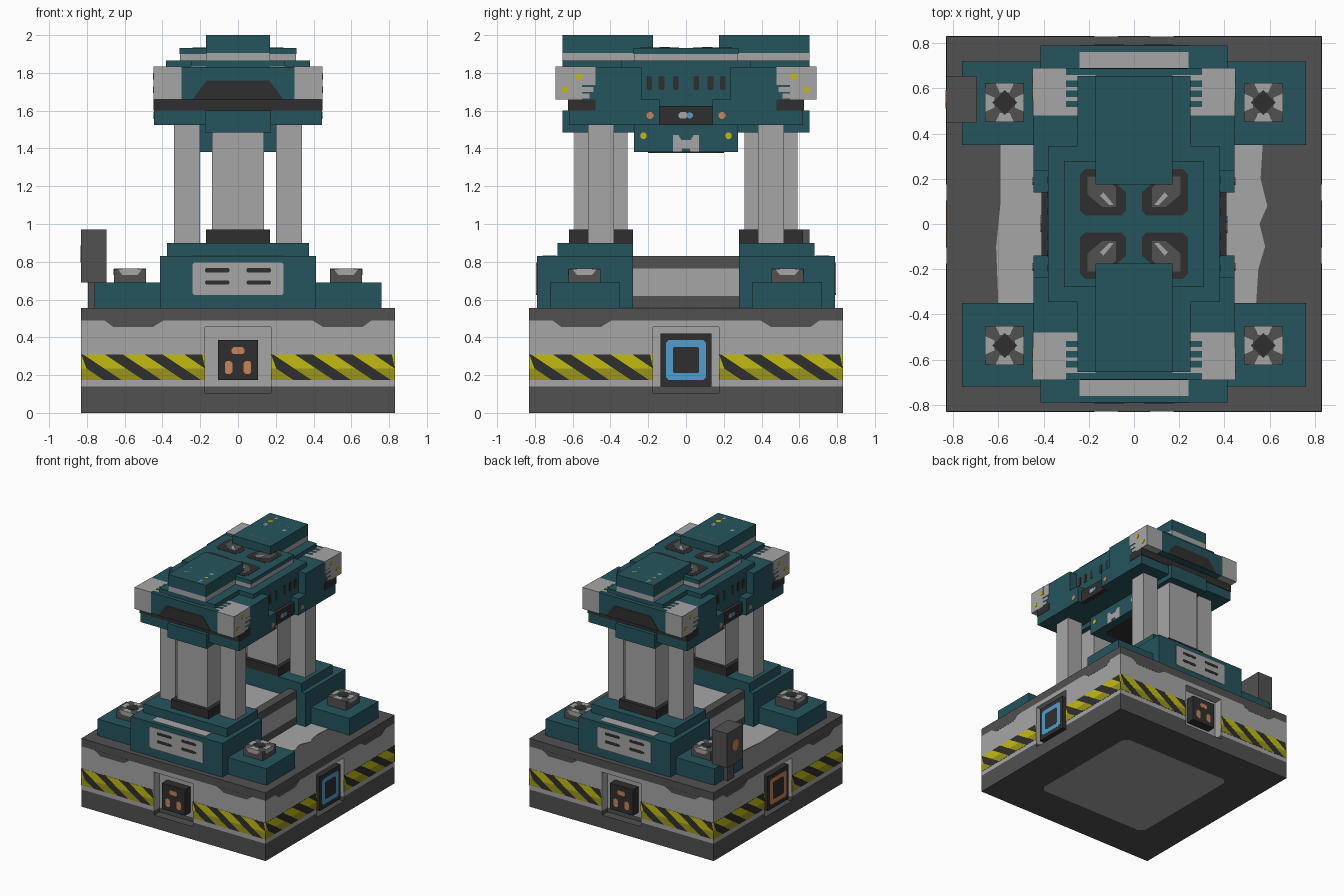
import bpy, bmesh, math

if "Cube" in bpy.data.objects:
    bpy.data.objects.remove(bpy.data.objects["Cube"])

def material(name, r, g, b):
    m = bpy.data.materials.new(name)
    m.diffuse_color = (r, g, b, 1)
    m.use_nodes = True
    m.node_tree.nodes["Principled BSDF"].inputs["Base Color"].default_value = m.diffuse_color
    return m

TEAL = material("teal", 0.018, 0.089, 0.107)
LIGHT = material("light grey", 0.38, 0.38, 0.38)
DARK = material("dark grey", 0.082, 0.082, 0.082)
BLACK = material("near black", 0.028, 0.028, 0.028)
YELLOW = material("yellow", 0.54, 0.50, 0.006)
OCHRE = material("dull yellow", 0.32, 0.30, 0.010)
ORANGE = material("orange", 0.57, 0.23, 0.10)
BLUE = material("blue", 0.08, 0.34, 0.62)

FACES = {
    "front": lambda u, v, d: (u, -d, v), "back": lambda u, v, d: (-u, d, v),
    "right": lambda u, v, d: (d, u, v), "left": lambda u, v, d: (-d, -u, v),
    "top": lambda u, v, d: (u, v, d), "bottom": lambda u, v, d: (u, -v, -d)}

def prism(name, polys, face, d0, d1, mat):
    """Extrude flat outlines between two distances along a facing direction."""
    bm, f = bmesh.new(), FACES[face]
    for pts in polys:
        lo = [bm.verts.new(f(u, v, d0)) for u, v in pts]
        hi = [bm.verts.new(f(u, v, d1)) for u, v in pts]
        bm.faces.new(lo)
        bm.faces.new(hi)
        for i in range(len(pts)):
            j = (i + 1) % len(pts)
            bm.faces.new((lo[i], lo[j], hi[j], hi[i]))
    bmesh.ops.recalc_face_normals(bm, faces=bm.faces[:])
    me = bpy.data.meshes.new(name)
    bm.to_mesh(me)
    bm.free()
    me.materials.append(mat)
    ob = bpy.data.objects.new(name, me)
    bpy.context.collection.objects.link(ob)
    return ob

def plate(name, polys, face, d, mat, t=0.003):
    return prism(name, polys, face, d - 0.002, d + t, mat)

def rect(a, b, c, d):
    return [(a, c), (b, c), (b, d), (a, d)]

def octa(u, v, hu, hv=None, c=0.3):
    hv = hv or hu
    k = c * 2 * min(hu, hv)
    return [(u - hu + k, v - hv), (u + hu - k, v - hv), (u + hu, v - hv + k), (u + hu, v + hv - k),
            (u + hu - k, v + hv), (u - hu + k, v + hv), (u - hu, v + hv - k), (u - hu, v - hv + k)]

def box(name, x0, x1, y0, y1, z0, z1, mat):
    return prism(name, [rect(min(x0, x1), max(x0, x1), min(y0, y1), max(y0, y1))], "top", z0, z1, mat)

# Base: full slabs above and below, notched slabs between for the side recesses
B, R, D = 0.83, 0.175, 0.07
notched = []
for k in range(4):
    c, s = round(math.cos(k * math.pi / 2)), round(math.sin(k * math.pi / 2))
    notched += [(x * c - y * s, x * s + y * c) for x, y in
                [(-B, -B), (-R, -B), (-R, D - B), (R, D - B), (R, -B)]]
full = rect(-B, B, -B, B)
for name, outline, z0, z1, mat in [
        ("base_foot", full, 0, 0.105, DARK), ("base_skirt", notched, 0.105, 0.14, DARK),
        ("base_wall", notched, 0.14, 0.455, LIGHT), ("base_upper_wall", full, 0.455, 0.49, LIGHT),
        ("base_deck", full, 0.49, 0.555, DARK)]:
    prism(name, [outline], "top", z0, z1, mat)
plate("underside_panel", [octa(0, 0, 0.51, c=0.04)], "bottom", 0, LIGHT, 0.001)
worn = [(-0.6, -0.36), (0.54, -0.36), (0.55, -0.2), (0.58, -0.1), (0.555, 0), (0.59, 0.08),
        (0.56, 0.2), (0.57, 0.36), (-0.59, 0.36), (-0.59, 0.1), (-0.61, -0.1)]
plate("deck_worn_area", [worn], "top", 0.555, LIGHT)

# Hazard bands and painted edge on all four sides
def stripes(z0, z1):
    out = []
    for a, b in ((-B, -R), (R, B)):
        u = a - 0.2
        while u < b:
            cl = lambda w: min(max(w, a), b)
            s0, s1 = 1.5 * (0.31 - z0), 1.5 * (0.31 - z1)
            pts = list(dict.fromkeys([(cl(u + s0), z0), (cl(u + 0.115 + s0), z0),
                                      (cl(u + 0.115 + s1), z1), (cl(u + s1), z1)]))
            if len(pts) > 2:
                out.append(pts)
            u += 0.21
    return out

for f in ("front", "back", "left", "right"):
    plate(f + "_hazard_band", [rect(-B, -R, 0.175, 0.31), rect(R, B, 0.175, 0.31)], f, B, BLACK, 0.001)
    plate(f + "_hazard_bright", stripes(0.235, 0.31), f, B, YELLOW, 0.002)
    plate(f + "_hazard_dull", stripes(0.175, 0.235), f, B, OCHRE, 0.002)
    plate(f + "_edge_paint", [[(s * 0.71, 0.492), (s * 0.66, 0.455), (s * 0.45, 0.455), (s * 0.39, 0.492)]
                              for s in (-1, 1)], f, B, DARK, 0.001)

# Sockets in the recesses
for f in ("front", "back"):
    prism(f + "_socket", [rect(-0.105, 0.105, 0.175, 0.385)], f, B - D - 0.01, B, BLACK)
    plate(f + "_socket_marks", [octa(0, 0.33, 0.035, 0.018), octa(-0.05, 0.24, 0.02, 0.035),
                                octa(0.05, 0.24, 0.02, 0.035)], f, B, ORANGE, 0.002)
for f, mat in (("right", BLUE), ("left", ORANGE)):
    prism(f + "_port", [rect(-0.135, 0.135, 0.14, 0.42)], f, B - D - 0.01, B, BLACK)
    plate(f + "_port_ring", [octa(0, 0.28, 0.105, c=0.06)], f, B, mat, 0.001)
    plate(f + "_port_centre", [octa(0, 0.28, 0.07, c=0.06)], f, B, BLACK, 0.002)

# Raised cross beam between the two pedestals, with a sunken top
X, Y = 0.33, 0.29
box("beam_lower", -X, X, -Y, Y, 0.555, 0.62, DARK)
box("beam_middle", -X, X, -Y, Y, 0.62, 0.765, LIGHT)
for s in (-1, 1):
    box("beam_rim_side", s * X, s * (X - 0.07), -Y, Y, 0.765, 0.83, DARK)

# Pedestals, columns, bolts and head ends, front and back
for sy, f in ((-1, "front"), (1, "back")):
    box(f + "_wide_pedestal", -0.76, 0.76, sy * 0.35, sy * 0.72, 0.555, 0.69, TEAL)
    box(f + "_pedestal", -0.413, 0.413, sy * 0.28, sy * 0.79, 0.555, 0.83, TEAL)
    box(f + "_pedestal_step", -0.375, 0.375, sy * 0.28, sy * 0.68, 0.83, 0.9, TEAL)
    box(f + "_column_collar", -0.17, 0.17, sy * 0.28, sy * 0.62, 0.9, 0.97, BLACK)
    box(f + "_main_column", -0.138, 0.138, sy * 0.31, sy * 0.59, 0.97, 1.5, LIGHT)
    plate(f + "_vent_panel", [octa(0, 0.71, 0.242, 0.085, 0.06)], f, 0.79, LIGHT)
    plate(f + "_vent_slots", [octa(u, z, 0.065, 0.011) for u in (-0.11, 0.11) for z in (0.69, 0.755)],
          f, 0.79, BLACK, 0.005)
    plate(f + "_vent_cap", [rect(-0.242, 0.242, *sorted((sy * 0.685, sy * 0.76)))], "top", 0.83, LIGHT)

    # Head end: upper and lower blocks plus centre keel
    box(f + "_head_upper", -0.445, 0.445, sy * 0.235, sy * 0.688, 1.66, 1.83, TEAL)
    box(f + "_head_lower", -0.445, 0.445, sy * 0.14, sy * 0.62, 1.525, 1.66, TEAL)
    box(f + "_head_black_band", -0.448, 0.448, sy * 0.48, sy * 0.625, 1.6, 1.66, BLACK)
    box(f + "_head_keel", -0.175, 0.175, sy * 0.275, sy * 0.655, 1.485, 1.6, TEAL)
    plate(f + "_head_mask", [[(-0.24, 1.66), (0.24, 1.66), (0.165, 1.76), (-0.165, 1.76)]], f, 0.688, BLACK)

    # Top plates on the light spine
    box(f + "_spine_seat", -0.25, 0.25, sy * 0.3, sy * 0.655, 1.82, 1.865, TEAL)
    box(f + "_spine_layer", -0.17, 0.17, sy * 0.2, sy * 0.655, 1.865, 1.905, LIGHT)
    box(f + "_top_plate", -0.17, 0.17, sy * 0.175, sy * 0.655, 1.905, 2.0, TEAL)
    for name, y, mat, x in (("outer", 0.61, LIGHT, 0.085), ("inner", 0.47, LIGHT, 0.085), ("rear", 0.262, DARK, 0.055)):
        plate(f + "_rivets_" + name, [octa(s * x, sy * y, 0.019) for s in (-1, 1)], "top", 1.998, mat, 0.002)
    plate(f + "_rivet_dull", [octa(-0.085, sy * 0.54, 0.019)], "top", 1.998, OCHRE, 0.002)
    plate(f + "_rivet_bright", [octa(0.085, sy * 0.54, 0.019)], "top", 1.998, YELLOW, 0.002)

    for sx, side in ((-1, "left"), (1, "right")):
        n = f + "_" + side
        m = sy * sx  # sign of y in that side's own u direction
        box(n + "_column", sx * 0.2, sx * 0.34, sy * 0.38, sy * 0.52, 0.9, 1.53, LIGHT)
        # Bolt with pale notches and dark diamond
        cx, cy, h = sx * 0.572, sy * 0.537, 0.085
        box(n + "_bolt", cx - h, cx + h, cy - h, cy + h, 0.69, 0.762, DARK)
        notch = [[(cx + x * c - y * s, cy + x * s + y * c) for x, y in
                  ((-0.04, -h), (0.04, -h), (0.022, -0.045), (-0.022, -0.045))]
                 for c, s in ((1, 0), (0, 1), (-1, 0), (0, -1))]
        plate(n + "_bolt_notches", notch, "top", 0.762, LIGHT, 0.002)
        plate(n + "_bolt_diamond", [[(cx - 0.055, cy), (cx, cy - 0.055), (cx + 0.055, cy), (cx, cy + 0.055)]],
              "top", 0.762, BLACK, 0.003)
        for pf, u, d in ((f, -cx * sy, abs(cy) + h), (side, cy * sx, abs(cx) + h)):
            plate(n + "_bolt_side_mark", [[(u - 0.065, 0.762), (u - 0.04, 0.73), (u + 0.04, 0.73), (u + 0.065, 0.762)]],
                  pf, d, LIGHT, 0.002)
        # Pale head corner with ragged paint fingers
        box(n + "_head_corner", sx * 0.3, sx * 0.448, sy * 0.55, sy * 0.691, 1.658, 1.833, LIGHT)
        box(n + "_head_corner_inner", sx * 0.3, sx * 0.446, sy * 0.48, sy * 0.55, 1.75, 1.833, LIGHT)
        plate(n + "_top_fingers", [rect(*sorted((sx * 0.17, sx * 0.31)), *sorted((sy * a, sy * b)))
              for a, b in ((0.48, 0.517), (0.545, 0.562), (0.59, 0.607), (0.635, 0.66))], "top", 1.83, LIGHT)
        plate(n + "_side_fingers", [rect(*sorted((m * a, m * 0.56)), z, z + 0.025)
              for a, z in ((0.49, 1.70), (0.51, 1.665), (0.48, 1.735))], side, 0.445, LIGHT)
        plate(n + "_corner_dots", [octa(m * 0.57, 1.782, 0.017), octa(m * 0.64, 1.71, 0.017)], side, 0.448, YELLOW)

# Head body, centre step and lower hanging box
box("head_body", -0.38, 0.38, -0.345, 0.345, 1.525, 1.865, TEAL)
box("head_step_band", -0.308, 0.308, -0.275, 0.275, 1.865, 1.905, LIGHT)
box("head_step", -0.31, 0.31, -0.278, 0.278, 1.9, 1.932, TEAL)
box("head_lower_box", -0.203, 0.203, -0.275, 0.275, 1.38, 1.53, TEAL)
plate("head_lower_grille", [octa(0, 0, 0.13, 0.2, 0.1)], "bottom", -1.38, BLACK)
for f, s in (("left", -1), ("right", 1)):
    box(f + "_display", s * 0.37, s * 0.41, -0.14, 0.14, 1.525, 1.625, BLACK)
    plate(f + "_display_light", [octa(-0.015, 1.575, 0.024, 0.017)], f, 0.41, LIGHT)
    plate(f + "_display_blue", [octa(0.02, 1.575, 0.016)], f, 0.41, BLUE, 0.004)
    plate(f + "_body_slots", [octa(t * u, 1.747, 0.015, 0.037, 0.2) for u in (0.055, 0.13, 0.195) for t in (-1, 1)],
          f, 0.38, BLACK)
    plate(f + "_orange_dots", [octa(t * 0.19, 1.575, 0.018) for t in (-1, 1)], f, 0.445, ORANGE)
    plate(f + "_yellow_dots", [octa(t * 0.225, 1.468, 0.017) for t in (-1, 1)], f, 0.203, YELLOW)
    plate(f + "_scuff", [[(-0.07, 1.38), (-0.025, 1.38), (-0.02, 1.4), (0.02, 1.4), (0.025, 1.38), (0.07, 1.38),
                          (0.07, 1.47), (0.04, 1.47), (0.025, 1.445), (-0.025, 1.445), (-0.04, 1.47), (-0.07, 1.47)]],
          f, 0.203, LIGHT)

# Four vents on the head top, cut corners toward the centre
for sx in (-1, 1):
    for sy in (-1, 1):
        quad = lambda pts: [[(sx * x, sy * y) for x, y in pts]]
        plate("top_vent_frame", quad([(0.035, 0.06), (0.055, 0.038), (0.215, 0.038), (0.24, 0.06), (0.24, 0.22),
              (0.215, 0.243), (0.15, 0.243), (0.035, 0.14)]), "top", 1.932, BLACK, 0.002)
        plate("top_vent_well", quad([(0.08, 0.075), (0.14, 0.075), (0.205, 0.13), (0.205, 0.21), (0.13, 0.21),
              (0.08, 0.16)]), "top", 1.932, DARK, 0.003)
        plate("top_vent_glint", quad([(0.09, 0.085), (0.11, 0.085), (0.15, 0.125), (0.135, 0.14)]),
              "top", 1.932, LIGHT, 0.004)

# Signal post at the back left
box("signal_leg", -0.795, -0.75, 0.52, 0.6, 0.555, 0.7, DARK)
box("signal_post", -0.83, -0.695, 0.45, 0.655, 0.69, 0.97, DARK)
plate("signal_lamp", [octa(-0.552, 0.84, 0.04, 0.045)], "left", 0.83, ORANGE)
